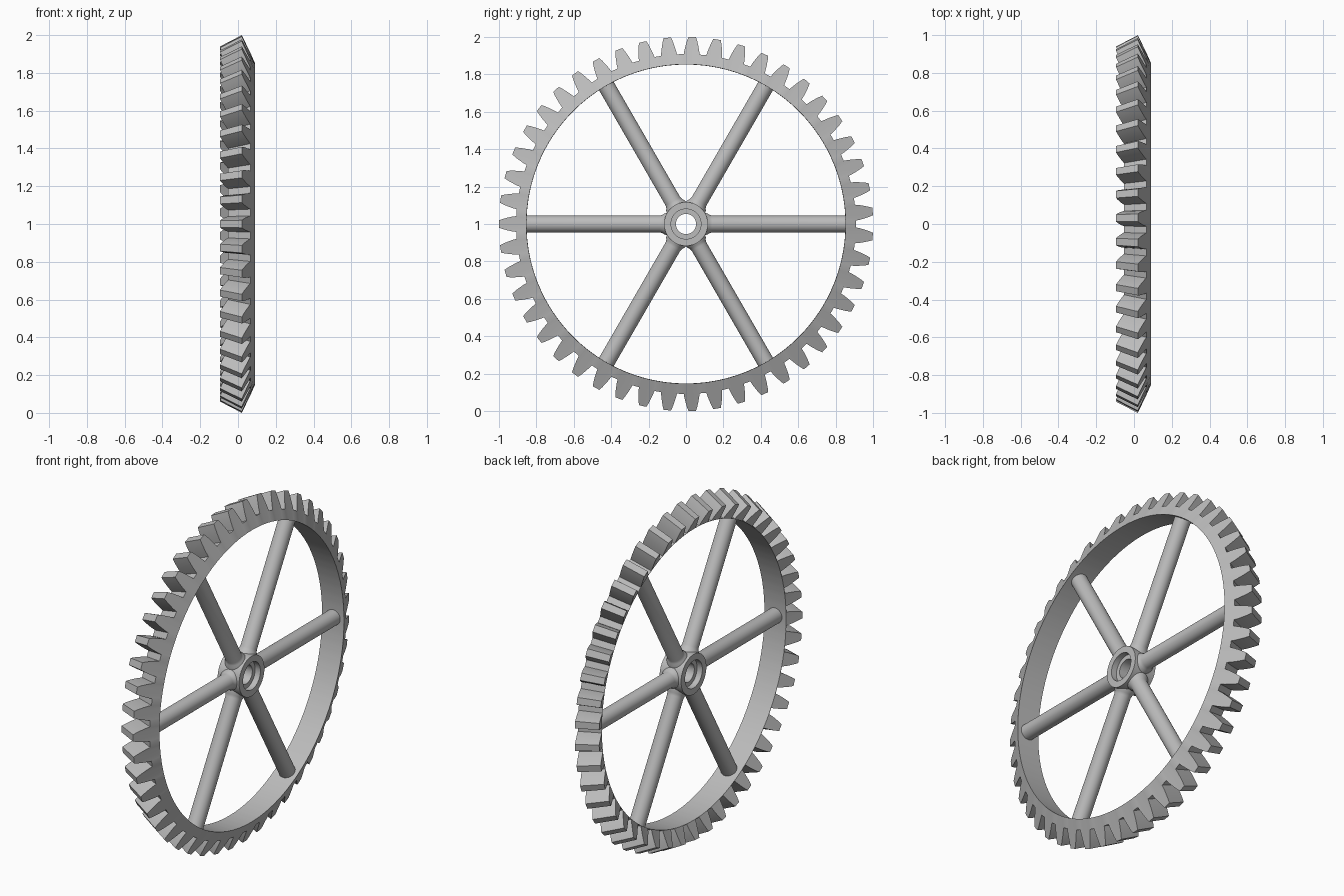
import bpy, bmesh
from math import sin, cos, pi, radians
from mathutils import Matrix, Vector

cube = bpy.data.objects.get("Cube")
if cube:
    bpy.data.objects.remove(cube)

TEETH = 47
APEX = -1.9          # x of the pitch cone apex
TOE = 0.94           # tooth scale at its small end
BORE = 0.853
BACK = 0.089
CENTRE = Matrix.Translation((0, 0, 1))

steel = bpy.data.materials.new("grey_steel")
steel.use_nodes = True
grey = (0.5, 0.5, 0.5, 1)
steel.diffuse_color = grey
steel.node_tree.nodes["Principled BSDF"].inputs["Base Color"].default_value = grey


def loft(name, rings, matrix, cyclic=True):
    """Skin closed rings of points; cyclic joins last ring to first, else caps."""
    bm = bmesh.new()
    vs = [[bm.verts.new(p) for p in ring] for ring in rings]
    n = len(vs[0])
    pairs = list(zip(vs, vs[1:]))
    if cyclic:
        pairs.append((vs[-1], vs[0]))
    else:
        bm.faces.new(vs[0])
        bm.faces.new(vs[-1])
    for a, b in pairs:
        for i in range(n):
            j = (i + 1) % n
            bm.faces.new((a[i], a[j], b[j], b[i]))
    bmesh.ops.recalc_face_normals(bm, faces=bm.faces)
    bm.transform(matrix)
    mesh = bpy.data.meshes.new(name)
    bm.to_mesh(mesh)
    bm.free()
    mesh.materials.append(steel)
    ob = bpy.data.objects.new(name, mesh)
    bpy.context.collection.objects.link(ob)
    bpy.ops.object.select_all(action='DESELECT')
    ob.select_set(True)
    bpy.context.view_layer.objects.active = ob
    bpy.ops.object.shade_smooth_by_angle(angle=radians(30))
    return ob


def point(x, r, a):
    return Vector((x, r * cos(a), r * sin(a)))


def lathe_rings(profile, segments):
    """Rings about the x axis from (x, radius) pairs."""
    return [[point(x, r, 2 * pi * i / segments) for i in range(segments)]
            for x, r in profile]


# Toothed rim: tooth outline as (half angle, height), tapered towards the apex
flank = [(-0.047, 0), (-0.042, 0.25), (-0.035, 0.52), (-0.028, 0.77), (-0.02, 1)]
outline = flank + [(-a, h) for a, h in reversed(flank)]
apex = Vector((APEX, 0, 0))
bore_back, heel, toe, bore_front = [], [], [], []
for t in range(TEETH):
    for da, h in outline:
        a = pi + 2 * pi * t / TEETH + da
        tip = point(0.065 - 0.045 * h, 0.908 + 0.092 * h, a)
        bore_back.append(point(BACK, BORE, a))
        heel.append(tip)
        toe.append(apex + (tip - apex) * TOE)
        bore_front.append(point(-0.052, BORE - 0.001, a))
loft("toothed_rim", [bore_back, heel, toe, bore_front], CENTRE)

# Hub with a counterbore at each end
hub = [(-0.05, 0.117), (BACK, 0.117), (BACK, 0.08), (0.055, 0.08),
       (0.055, 0.054), (-0.016, 0.054), (-0.016, 0.08), (-0.05, 0.08)]
loft("hub", lathe_rings(hub, 64), CENTRE)

# Spokes with a small flare at the hub
spoke = [(0.09, 0.062), (0.115, 0.056), (0.125, 0.049), (0.14, 0.045), (0.857, 0.045)]
for i in range(6):
    turn = Matrix.Rotation(i * pi / 3, 4, 'X') @ Matrix.Rotation(pi / 2, 4, 'Z')
    place = CENTRE @ Matrix.Translation((0.02, 0, 0)) @ turn
    loft(f"spoke_{i + 1}", lathe_rings(spoke, 32), place, cyclic=False)
